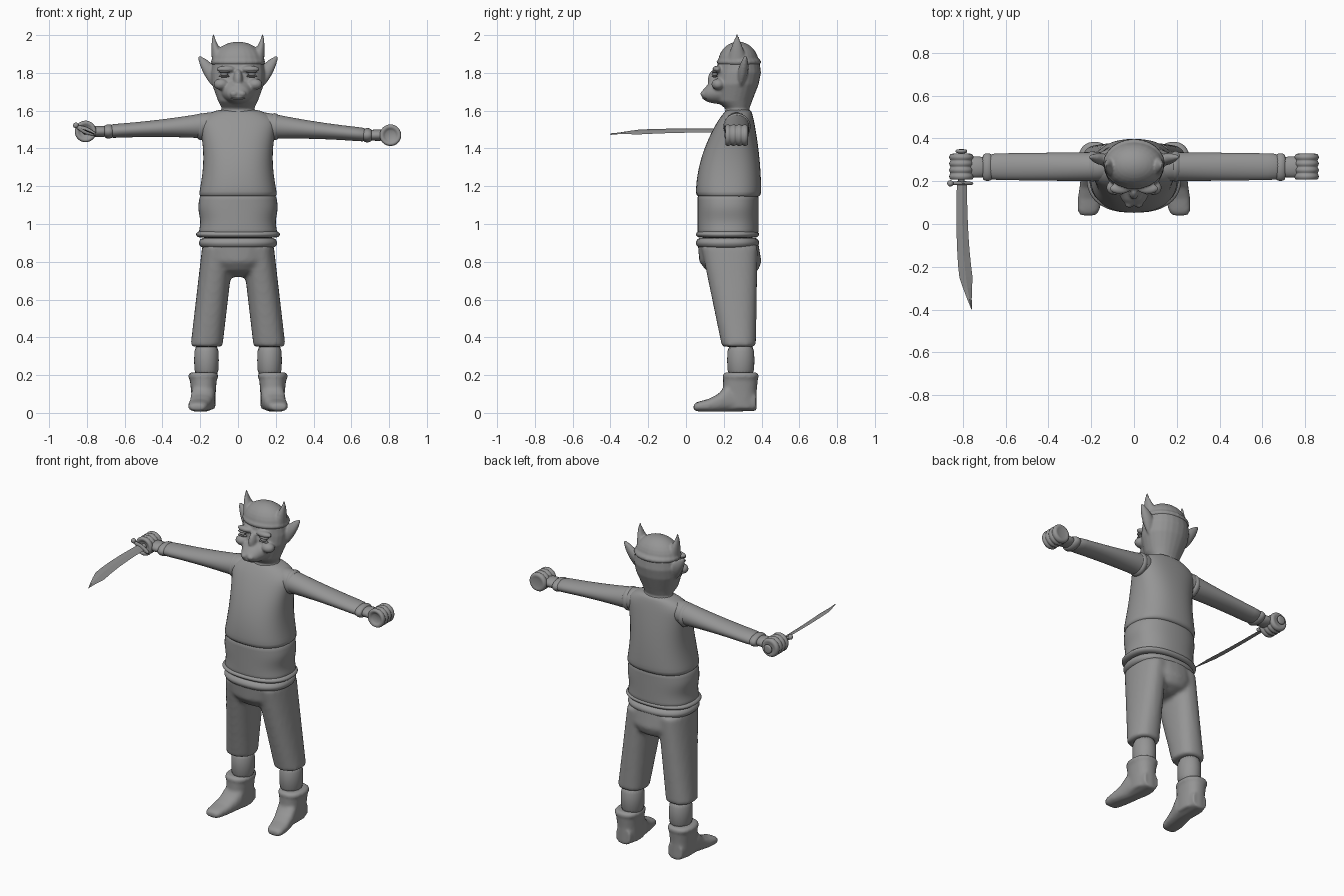
import bpy, bmesh
from math import cos, sin, pi, copysign
from mathutils import Vector

cube = bpy.data.objects.get("Cube")
if cube:
    bpy.data.objects.remove(cube)

grey = bpy.data.materials.new("clay grey")
grey.use_nodes = True
colour = (.3, .3, .3, 1)
grey.diffuse_color = colour
grey.node_tree.nodes["Principled BSDF"].inputs["Base Color"].default_value = colour


def make(name, bm, subdivide=True, smooth=True):
    """Turn a bmesh into a named object."""
    bmesh.ops.recalc_face_normals(bm, faces=bm.faces)
    mesh = bpy.data.meshes.new(name)
    bm.to_mesh(mesh)
    bm.free()
    mesh.materials.append(grey)
    for face in mesh.polygons:
        face.use_smooth = smooth
    ob = bpy.data.objects.new(name, mesh)
    bpy.context.collection.objects.link(ob)
    if subdivide:
        ob.modifiers.new("round", "SUBSURF").levels = 1
        ob.modifiers["round"].render_levels = 1
    return ob


def fuse(name, bm, voxel, rounds):
    """Melt overlapping pieces into one soft skin."""
    ob = make(name, bm, subdivide=False)
    remesh = ob.modifiers.new("fuse", "REMESH")
    remesh.mode = "VOXEL"
    remesh.voxel_size = voxel
    remesh.use_smooth_shade = True
    soften = ob.modifiers.new("soften", "SMOOTH")
    soften.iterations = rounds


PLACE = {"x": lambda along, a, b: (along, a, b),
         "y": lambda along, a, b: (a, along, b),
         "z": lambda along, a, b: (a, b, along)}


def tube(bm, axis, rings, power=2, side=1, sides=24):
    """Skin over rings of (position, centre, radius, centre, radius)."""
    angles = [2 * pi * i / sides for i in range(sides)]
    loops = []
    for along, mid_a, radius_a, mid_b, radius_b in rings:
        loop = []
        for angle in angles:
            c, s = (copysign(abs(k) ** (2 / power), k) for k in (cos(angle), sin(angle)))
            x, y, z = PLACE[axis](along, mid_a + radius_a * c, mid_b + radius_b * s)
            loop.append(bm.verts.new((x * side, y, z)))
        loops.append(loop)
    for low, high in zip(loops, loops[1:]):
        for i in range(sides):
            bm.faces.new((low[i - 1], low[i], high[i], high[i - 1]))
    bm.faces.new(loops[0])
    bm.faces.new(loops[-1])


def part(name, axis, rings, power=2, side=1):
    bm = bmesh.new()
    tube(bm, axis, rings, power, side)
    make(name, bm)


def ball(bm, centre, size):
    verts = bmesh.ops.create_uvsphere(bm, u_segments=24, v_segments=16, radius=1)["verts"]
    bmesh.ops.scale(bm, vec=size, verts=verts)
    bmesh.ops.translate(bm, vec=centre, verts=verts)


def steps(count):
    return [i / count for i in range(count + 1)]


def body(z, width, front, back):
    """Section centred on the body, given by its front and back."""
    return (z, 0, width, (front + back) / 2, (back - front) / 2)


def fold(along, length, mid_a, radius_a, mid_b, radius_b, bulge):
    """Rings of a rolled edge of cloth."""
    rings = []
    for t in steps(6):
        grow = bulge * (sin(pi * t) - 1)
        rings.append((along + length * t, mid_a, radius_a + grow, mid_b, radius_b + grow))
    return rings


# tunic: the chest slopes back above the belly, shoulders close at the neck
chest = [body(1.14, .2, .07, .38)]
for t in steps(9):
    chest.append(body(1.15 + .4 * t, .21 - .025 * sin(pi * t), .05 + .12 * t * t, .4 - .04 * t * t))
chest += [body(1.59, .15, .2, .35), body(1.61, .09, .22, .34)]
part("tunic", "z", chest, 2.4)

# lower tunic: gently rippled cloth
part("lower_tunic", "z", [body(.93 + .24 * t, .207 + .006 * cos(3 * pi * t), .06, .385)
                          for t in steps(8)], 2.4)
part("waist_band", "z", fold(.87, .06, 0, .21, .22, .17, .02), 2.4)
part("waist_roll", "z", fold(.925, .04, 0, .225, .22, .17, .02), 2.4)

# trousers: pelvis and two legs melted together
bm = bmesh.new()
tube(bm, "z", [body(.72, .04, .19, .32), body(.75, .13, .11, .38),
               body(.8, .17, .07, .4), body(.92, .19, .06, .38)], 2.3)
for side in (-1, 1):
    tube(bm, "z", [(.35 + .53 * t, .167 - .062 * t, .085, .28 - .05 * t, .09 + .06 * t)
                   for t in steps(4)], 2.3, side)
fuse("trousers", bm, .012, 6)

for side in (-1, 1):
    # shins and boots
    part("shin", "z", [(z, .167, .066, .29, .073) for z in (.17, .28, .38)], side=side)
    bm = bmesh.new()
    tube(bm, "z", [(.02, .18, .06, .285, .09), (.12, .183, .066, .285, .09),
                   (.2, .184, .074, .29, .093)], 2.3, side)
    tube(bm, "z", fold(.175, .04, .184, .08, .29, .097, .012), 2.3, side)
    tube(bm, "y", [(.04, .215, .035, .03, .015), (.06, .213, .05, .033, .025), (.12, .205, .058, .04, .034),
                   (.17, .195, .06, .053, .047), (.22, .185, .064, .08, .074),
                   (.37, .18, .05, .06, .05)], 2.6, side)
    fuse("boot", bm, .009, 5)

    # sleeves thin towards the wrist; the right arm is held a little higher
    lift = .02 if side < 0 else 0
    part("sleeve", "x", [(.1 + .6 * t, .268, .07 - .008 * t,
                          1.525 + (lift - .055) * t, .037 + .04 * (1 - t) ** 2)
                         for t in steps(8)], side=side)
    wrist = 1.47 + lift
    part("shoulder_seam", "x", fold(.17, .05, .27, .073, 1.515, .073, .015), side=side)
    part("cuff", "x", fold(.66, .05, .266, .066, wrist, .039, .01), side=side)
    part("wrist", "x", [(x, .266, .05, wrist, .03) for x in (.68, .74, .8)], side=side)

    # fist: four curled fingers with dished ends
    knuckles = [(.222, .03), (.208, .036)]
    knuckles += [(.207 + .12 * t, .051 + .007 * abs(sin(4 * pi * t))) for t in steps(24)]
    knuckles += [(.33, .04), (.325, .03)]
    part("fist", "y", [(y, .807, r, wrist, r) for y, r in knuckles], side=side)

# head: skull, muzzle, brows, cheeks and pointed ears
bm = bmesh.new()
tube(bm, "z", [body(1.57, .11, .2, .35), body(1.61, .085, .21, .335), body(1.65, .105, .16, .35),
               body(1.74, .138, .15, .385), body(1.8, .142, .16, .397),
               body(1.86, .133, .17, .39), body(1.9, .11, .2, .37)], 2.1)
tube(bm, "y", [(.085 + .14 * t, 0, .035 + .07 * t ** .7, 1.685 + .03 * t, .02 + .065 * t ** .6)
               for t in steps(5)])
ball(bm, (0, .155, 1.76), (.025, .04, .06))
for side in (-1, 1):
    ball(bm, (side * .022, .09, 1.69), (.02, .014, .015))
    ball(bm, (side * .065, .165, 1.82), (.05, .025, .018))
    ball(bm, (side * .09, .17, 1.74), (.04, .035, .03))
    tube(bm, "z", [(1.73 + .16 * t, .13 + .075 * t * t, .005 + .035 * sin(pi * t) ** .7,
                    .29 + .025 * t, .007 + .02 * sin(pi * t)) for t in steps(8)], side=side)
fuse("head", bm, .0065, 4)

# face details
for side in (-1, 1):
    bm = bmesh.new()
    ball(bm, (side * .073, .152, 1.793), (.02, .016, .009))
    for z in (1.805, 1.782):
        ball(bm, (side * .074, .151, z), (.03, .015, .006))
    make("eye", bm, subdivide=False)
bm = bmesh.new()
ball(bm, (0, .104, 1.664), (.04, .018, .005))
make("lip", bm, subdivide=False)

# cap: rolled band, dome and two horns curling up
bm = bmesh.new()
tube(bm, "z", fold(1.84, .035, 0, .144, .28, .118, .012))
tube(bm, "z", [(1.85 + .115 * sin(t * 1.5), 0, .14 * cos(t * 1.5), .277, .108 * cos(t * 1.5))
               for t in steps(8)])
for side in (-1, 1):
    tube(bm, "z", [(1.87 + .135 * t, .095 + .055 * t - .02 * t ** 3, .004 + .04 * (1 - t) ** 1.3,
                    .27, .004 + .05 * (1 - t)) for t in steps(8)], side=side)
fuse("horned_cap", bm, .0065, 2)

# sabre blade: swept outline, thin and tilted
bm = bmesh.new()
across = Vector((.92, 0, -.38))
ridge = Vector((0, 0, .004))
rows = []
for t in steps(12):
    centre = Vector((-.805, .2 - .6 * t, 1.495)) + across * .05 * t ** 3
    edge = across * (.001 + min(.024 + .012 * t, .13 * (1 - t)))
    rows.append([bm.verts.new(centre + d) for d in (-edge, ridge, edge, -ridge)])
for low, high in zip(rows, rows[1:]):
    for i in range(4):
        bm.faces.new((low[i], low[i - 1], high[i - 1], high[i]))
bm.faces.new(rows[0])
bm.faces.new(rows[-1])
make("sabre_blade", bm, subdivide=False, smooth=False)

# sabre hilt: grip, pommel and crossguard
part("sabre_grip", "y", [(y, -.807, .018, 1.49, .018) for y in (.18, .26, .34)])
part("sabre_pommel", "y", fold(.33, .02, -.807, .028, 1.49, .028, .008))
bm = bmesh.new()
tube(bm, "x", [(.06 * t, 0, .008, 0, .008 + .013 * (1 - abs(t))) for t in (-1, -.5, 0, .5, 1)])
ball(bm, (-.06, 0, .004), (.015, .015, .015))
guard = make("sabre_guard", bm)
guard.location = (-.805, .19, 1.495)
guard.rotation_euler.y = .4
